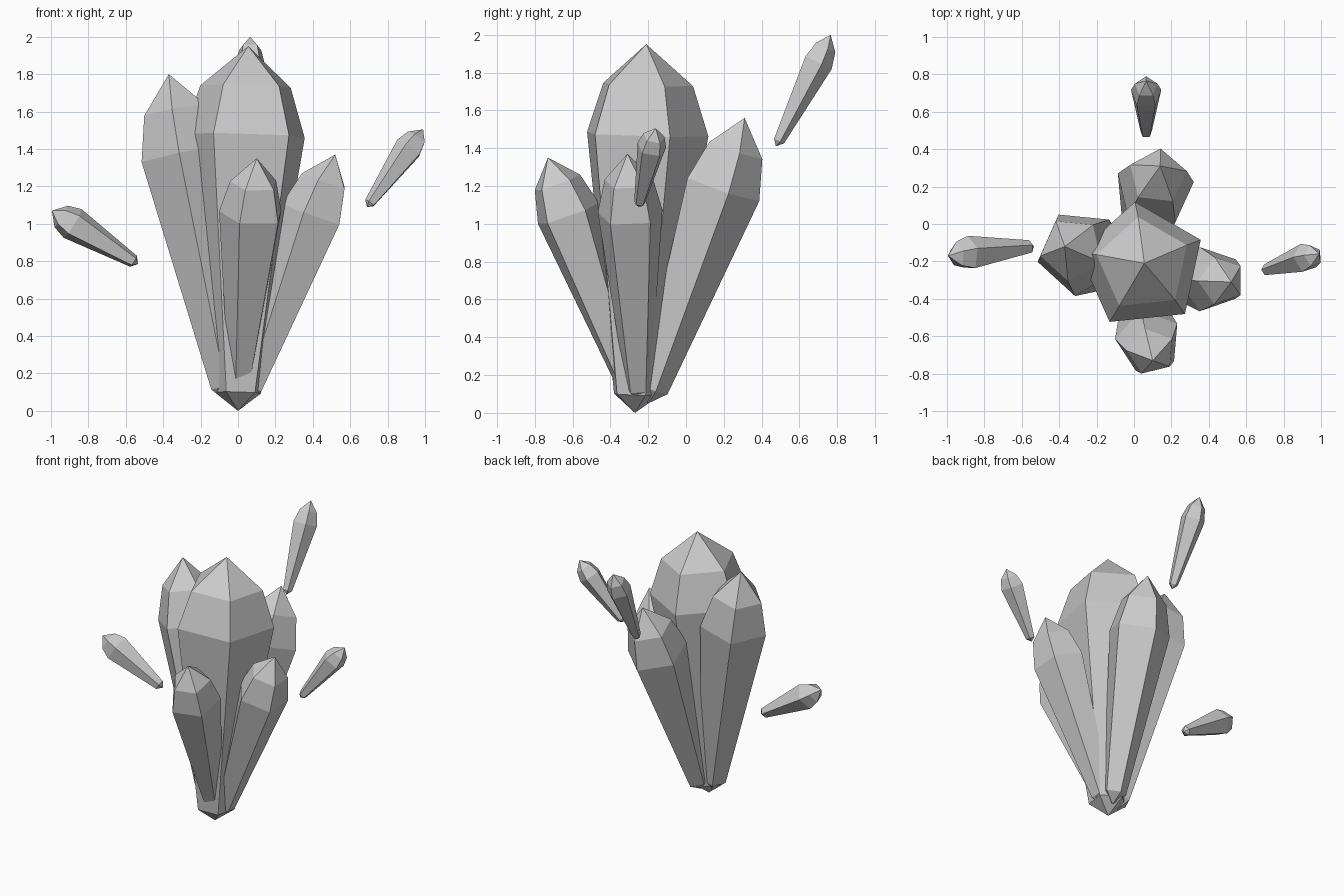
import bpy, bmesh, math
from mathutils import Vector

if "Cube" in bpy.data.objects:
    bpy.data.objects.remove(bpy.data.objects["Cube"])

SIDES = 5
# crystal outline: (position along axis, share of full radius)
PROFILE = [(0.05, 0.38), (0.755, 1.0), (0.89, 0.74)]


def crystal(name, base, tip, radius, phase):
    """Five-sided crystal with pointed ends, running from base to tip."""
    base, tip = Vector(base), Vector(tip)
    axis = tip - base
    turn = Vector((0, 0, 1)).rotation_difference(axis)
    bm = bmesh.new()
    rings = []
    for t, share in PROFILE:
        ring = []
        for i in range(SIDES):
            a = math.radians(phase) + math.tau * i / SIDES
            p = Vector((math.cos(a), math.sin(a), 0)) * radius * share
            ring.append(bm.verts.new(base + axis * t + turn @ p))
        rings.append(ring)
    low, top = bm.verts.new(base), bm.verts.new(tip)
    for i in range(SIDES):
        j = (i + 1) % SIDES
        bm.faces.new((low, rings[0][j], rings[0][i]))
        for a, b in zip(rings, rings[1:]):
            bm.faces.new((a[i], a[j], b[j], b[i]))
        bm.faces.new((rings[-1][i], rings[-1][j], top))
    mesh = bpy.data.meshes.new(name)
    bm.to_mesh(mesh)
    bm.free()
    bpy.context.collection.objects.link(bpy.data.objects.new(name, mesh))


# main cluster
crystal("centre_crystal", (0.0, -0.27, 0.0), (0.055, -0.21, 1.95), 0.345, 24)
crystal("left_crystal", (-0.04, -0.25, 0.04), (-0.37, -0.12, 1.80), 0.235, 48)
crystal("back_crystal", (0.02, -0.20, 0.05), (0.14, 0.31, 1.56), 0.215, 12)
crystal("right_crystal", (0.05, -0.25, 0.06), (0.52, -0.31, 1.37), 0.18, 36)
crystal("front_crystal", (0.01, -0.30, 0.13), (0.10, -0.73, 1.35), 0.18, -40)

# floating shards
crystal("left_shard", (-0.535, -0.12, 0.785), (-0.995, -0.17, 1.07), 0.095, 20)
crystal("right_shard", (0.69, -0.25, 1.09), (0.99, -0.16, 1.505), 0.08, 36)
crystal("back_shard", (0.065, 0.475, 1.41), (0.065, 0.765, 2.0), 0.085, 18)
